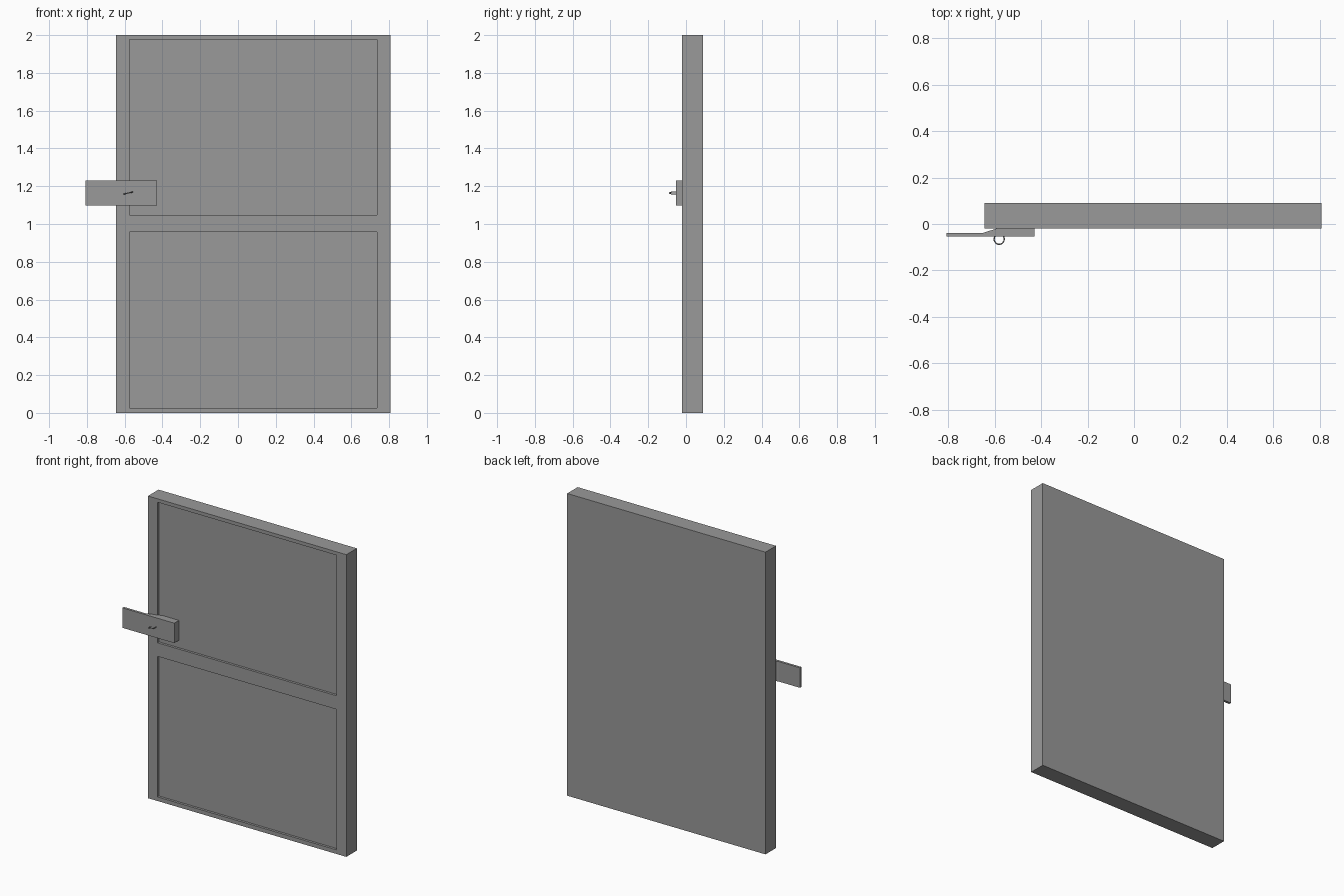
import bpy, bmesh
from math import radians

if "Cube" in bpy.data.objects:
    bpy.data.objects.remove(bpy.data.objects["Cube"])

# Dark grey used for every part
grey = bpy.data.materials.new("dark_grey")
grey.diffuse_color = (0.32, 0.32, 0.32, 1)
grey.use_nodes = True
grey.node_tree.nodes["Principled BSDF"].inputs["Base Color"].default_value = grey.diffuse_color


def box(name, lo, hi):
    bpy.ops.mesh.primitive_cube_add(size=1)
    ob = bpy.context.object
    ob.name = name
    for v in ob.data.vertices:
        v.co = [lo[i] if v.co[i] < 0 else hi[i] for i in range(3)]
    return ob


# Door slab
door = box("door_slab", (-0.645, -0.02, 0), (0.807, 0.09, 2))
door.data.materials.append(grey)

# Two shallow recessed panels cut into the front
for name, z0, z1 in (("lower", 0.027, 0.957), ("upper", 1.047, 1.977)):
    cutter = box(name + "_panel_cutter", (-0.575, -0.1, z0), (0.737, -0.004, z1))
    cutter.hide_render = True
    mod = door.modifiers.new(name + "_panel", 'BOOLEAN')
    mod.operation = 'DIFFERENCE'
    mod.solver = 'EXACT'
    mod.object = cutter
    bpy.context.view_layer.objects.active = door
    bpy.ops.object.modifier_apply(modifier=mod.name)
    bpy.data.objects.remove(cutter)

# Latch plate: top-view profile extruded upwards, its thick end reaching into the recess
profile = [(-0.808, -0.054), (-0.429, -0.054), (-0.429, -0.005),
           (-0.545, -0.005), (-0.65, -0.038), (-0.808, -0.038)]
bm = bmesh.new()
face = bm.faces.new([bm.verts.new((x, y, 1.097)) for x, y in profile])
ext = bmesh.ops.extrude_face_region(bm, geom=[face])
verts = [g for g in ext["geom"] if isinstance(g, bmesh.types.BMVert)]
bmesh.ops.translate(bm, verts=verts, vec=(0, 0, 0.132))
bmesh.ops.recalc_face_normals(bm, faces=bm.faces)
mesh = bpy.data.meshes.new("latch_plate")
bm.to_mesh(mesh)
bm.free()
mesh.materials.append(grey)
bpy.context.collection.objects.link(bpy.data.objects.new("latch_plate", mesh))

# Pull ring, slightly tilted through the plate
bpy.ops.mesh.primitive_torus_add(
    major_segments=24, minor_segments=8, major_radius=0.0225, minor_radius=0.0028,
    location=(-0.581, -0.065, 1.164), rotation=(0, radians(-13), 0))
ring = bpy.context.object
ring.name = "pull_ring"
ring.data.materials.append(grey)
bpy.ops.object.shade_smooth_by_angle()
